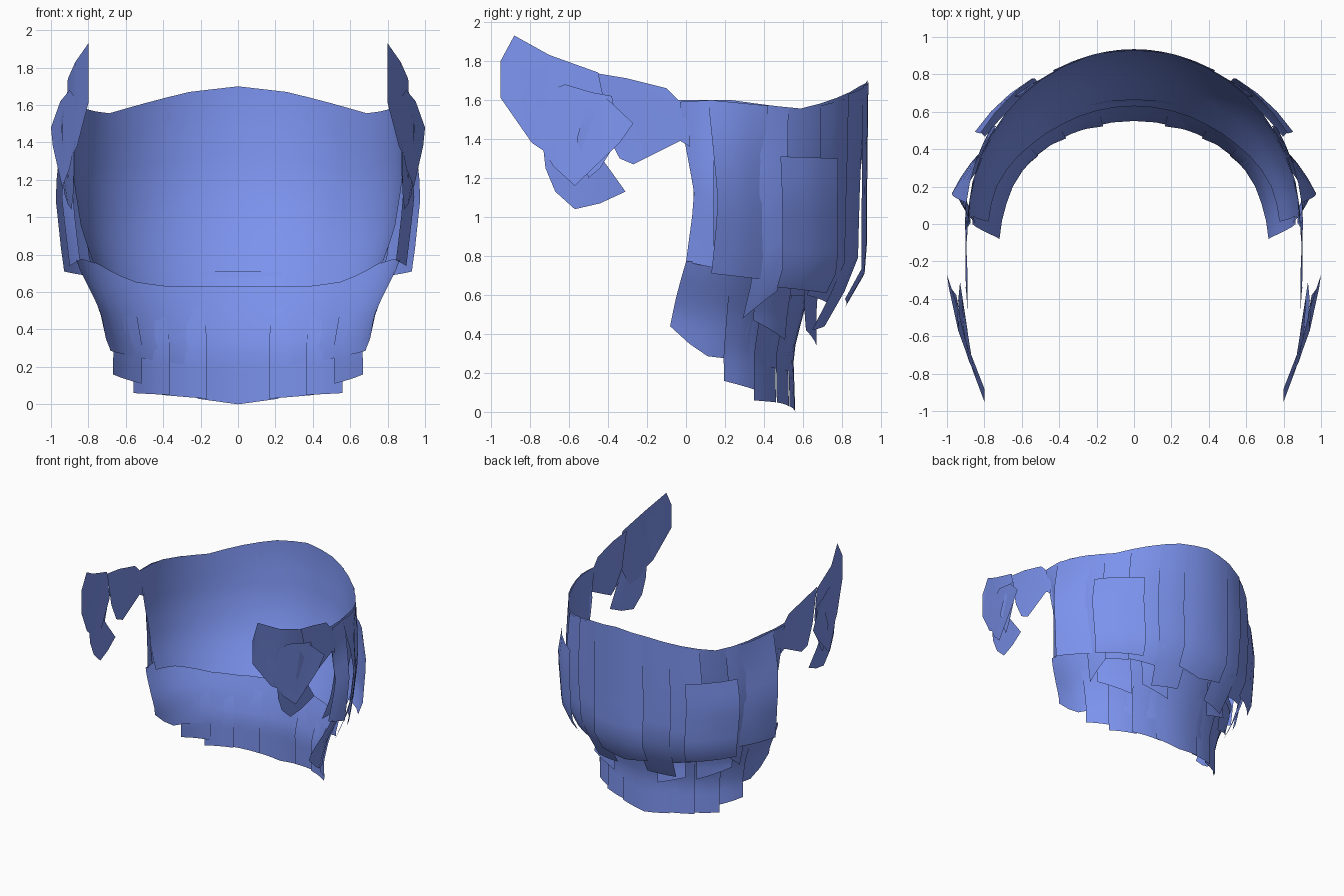
import bpy, bmesh, math

mat = bpy.data.materials.new("blue")
mat.diffuse_color = (0.2, 0.29, 0.85, 1)

# Horizontal radii by height: (z, rx, ry)
INNER = [(0.63, 0.72, 0.63), (0.8, 0.79, 0.73), (0.95, 0.84, 0.81), (1.2, 0.88, 0.89), (1.55, 0.89, 0.93), (1.7, 0.89, 0.93)]
OUTER = [(0.42, 0.80, 0.73), (0.58, 0.86, 0.82), (0.73, 0.91, 0.91), (1.1, 0.955, 0.915), (1.3, 0.94, 0.92), (1.7, 0.89, 0.93)]
LOWER = [(0.0, 0.70, 0.56), (0.3, 0.695, 0.55), (0.5, 0.74, 0.60), (0.75, 0.86, 0.68), (0.9, 0.89, 0.77)]


def lerp(table, t):
    """Piecewise linear lookup in rows sorted by their first value."""
    if t <= table[0][0]:
        return table[0][1:]
    for a, b in zip(table, table[1:]):
        if t <= b[0]:
            f = (t - a[0]) / (b[0] - a[0])
            return [p + (q - p) * f for p, q in zip(a[1:], b[1:])]
    return table[-1][1:]


def finish(name, bm):
    bmesh.ops.recalc_face_normals(bm, faces=bm.faces)
    me = bpy.data.meshes.new(name)
    bm.to_mesh(me)
    bm.free()
    ob = bpy.data.objects.new(name, me)
    bpy.context.collection.objects.link(ob)
    me.materials.append(mat)
    m = ob.modifiers.new("mirror", 'MIRROR')
    m.use_clip = True
    bpy.context.view_layer.objects.active = ob
    ob.select_set(True)
    bpy.ops.object.shade_smooth_by_angle(angle=math.radians(35))
    ob.select_set(False)
    return ob


def sheet(name, prof, edge, off=(0, 0), tilt=(0, 0), lean=(0, 0), cols=3, rows=7):
    """Curved sheet; edge rows are (angle from the back, top z, bottom z).
    off: offset at top/bottom, tilt: offset at first/last side,
    lean: shift in degrees of the last side at mid-height and at the bottom."""
    bm = bmesh.new()
    a0, a1 = edge[0][0], edge[-1][0]
    grid = []
    for i in range(cols + 1):
        g = i / cols
        a = a0 + (a1 - a0) * g
        top, bot = lerp(edge, a)
        col = []
        for j in range(rows + 1):
            f = j / rows
            z = top + (bot - top) * f
            rx, ry = lerp(prof, z)
            o = off[0] + (off[1] - off[0]) * f
            o += (tilt[0] + (tilt[1] - tilt[0]) * g) * min(1, 3 * f)
            shift = lerp([(0, 0), (0.6, lean[0]), (1, lean[1])], f)[0]
            r = math.radians(a + shift * g)
            col.append(bm.verts.new(((rx + o) * math.sin(r), (ry + o) * math.cos(r), z)))
        grid.append(col)
    for p, q in zip(grid, grid[1:]):
        for j in range(rows):
            bm.faces.new((p[j], q[j], q[j + 1], p[j + 1]))
    return finish(name, bm)


def flake(name, pts):
    """Flat lock from an outline of (x, y, z) points."""
    bm = bmesh.new()
    f = bm.faces.new([bm.verts.new(p) for p in pts])
    bmesh.ops.triangulate(bm, faces=[f])
    return finish(name, bm)


# Inner shell round the back of the head
sheet("inner_shell", INNER, [(0, 1.70, 0.63), (17, 1.67, 0.63), (34, 1.61, 0.63), (50, 1.555, 0.65),
                             (62, 1.57, 0.69), (76, 1.60, 0.74), (93, 1.60, 0.77)],
      lean=(-6, -4), cols=11, rows=9)

# Overlapping outer locks, from the front of the side to the back
sheet("front_side_lock", OUTER, [(81, 1.60, 0.74), (92, 1.59, 0.77)], tilt=(0.0, -0.07), lean=(-5, -2))
sheet("side_lock", OUTER, [(63, 1.57, 0.68), (83, 1.60, 0.71)], tilt=(-0.04, 0.035), lean=(-3, -1))
sheet("narrow_lock", OUTER, [(55, 1.56, 0.62), (66, 1.57, 0.48)], (-0.01, -0.03), (0, -0.02))
sheet("rear_side_lock", OUTER, [(34, 1.30, 0.61), (59, 1.31, 0.64)], (0.02, 0.03), (0, 0.02))
sheet("rear_lock_outer", OUTER, [(23, 1.62, 0.56), (42, 1.57, 0.60)], (0.0, -0.01), (-0.01, 0.01))
sheet("rear_lock_inner", OUTER, [(10, 1.67, 0.44), (27, 1.63, 0.42)], (0.005, -0.01), (-0.01, 0.005))
sheet("back_lock", OUTER, [(0, 1.69, 0.54), (14, 1.67, 0.58)], (0.005, 0.02))

# Lower layer at the nape
sheet("nape_base", LOWER, [(0, 0.71, 0.2), (30, 0.71, 0.22), (50, 0.73, 0.26),
                           (75, 0.78, 0.29), (82, 0.78, 0.36), (90, 0.77, 0.44)], lean=(5, 8), cols=10)
sheet("nape_lock_side", LOWER, [(48, 0.6, 0.11), (70, 0.6, 0.16)], (0.005, 0.01), (-0.015, 0.005))
sheet("nape_lock_mid", LOWER, [(32, 0.6, 0.05), (52, 0.6, 0.06)], (0.01, 0.0), (-0.015, 0.01))
sheet("nape_lock_rear", LOWER, [(14, 0.6, 0.03), (35, 0.6, 0.05)], (0.005, 0.0), (-0.015, 0.01))
sheet("nape_lock_back", LOWER, [(0, 0.6, 0.0), (18, 0.6, 0.03)])
sheet("nape_flick", LOWER, [(14, 0.65, 0.34), (30, 0.65, 0.42)], (0.05, 0.13))
sheet("nape_side_flick", LOWER, [(36, 0.66, 0.37), (58, 0.66, 0.47)], (0.02, 0.06))

# Strap from the side to the temple
flake("temple_strap", [(0.89, -0.48, 1.74), (0.90, -0.30, 1.71), (0.895, -0.10, 1.66), (0.89, -0.04, 1.60),
                       (0.89, 0.02, 1.53), (0.895, 0.02, 1.36), (0.90, -0.03, 1.39), (0.89, -0.27, 1.27),
                       (0.90, -0.34, 1.30), (0.89, -0.42, 1.45)])

# Temple locks in front of the ears
flake("temple_plate", [(0.80, -0.95, 1.61), (0.80, -0.95, 1.80), (0.80, -0.88, 1.93), (0.87, -0.70, 1.83),
                       (0.91, -0.45, 1.74), (0.92, -0.40, 1.50), (0.91, -0.57, 1.20), (0.88, -0.73, 1.34),
                       (0.86, -0.79, 1.38)])
flake("temple_lock_upper", [(0.84, -0.82, 1.60), (0.90, -0.62, 1.68), (0.95, -0.42, 1.62), (1.0, -0.27, 1.48),
                            (0.99, -0.34, 1.38), (0.94, -0.57, 1.16), (0.90, -0.68, 1.26), (0.88, -0.74, 1.36)])
flake("temple_lock_lower", [(0.88, -0.73, 1.34), (0.88, -0.72, 1.25), (0.88, -0.67, 1.13), (0.89, -0.57, 1.04),
                            (0.91, -0.44, 1.07), (0.93, -0.31, 1.13), (0.94, -0.41, 1.27), (0.93, -0.52, 1.42)])
flake("temple_lock_outer", [(0.93, -0.49, 1.64), (0.95, -0.38, 1.62), (0.98, -0.34, 1.41), (0.95, -0.44, 1.25),
                            (0.93, -0.50, 1.20), (0.94, -0.56, 1.40)])
